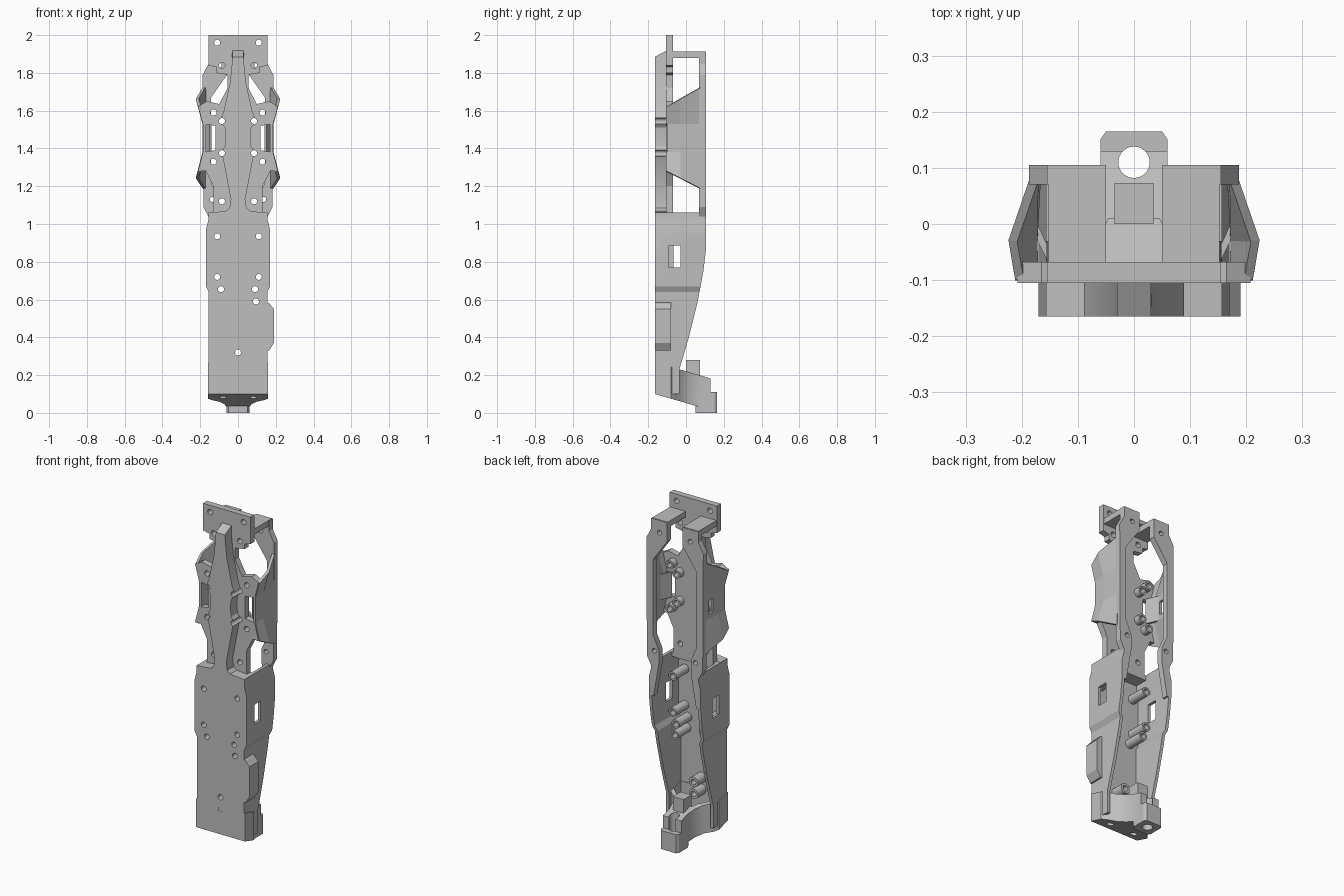
import bpy, bmesh, math
from mathutils import Matrix, Vector

if "Cube" in bpy.data.objects:
    bpy.data.objects.remove(bpy.data.objects["Cube"])

grey = bpy.data.materials.new("plain grey")
grey.use_nodes = True
grey.diffuse_color = (0.52, 0.52, 0.52, 1)
grey.node_tree.nodes["Principled BSDF"].inputs["Base Color"].default_value = (0.52, 0.52, 0.52, 1)


def finish(name, bm):
    bmesh.ops.recalc_face_normals(bm, faces=bm.faces)
    mesh = bpy.data.meshes.new(name)
    bm.to_mesh(mesh)
    bm.free()
    mesh.materials.append(grey)
    ob = bpy.data.objects.new(name, mesh)
    bpy.context.collection.objects.link(ob)
    return ob


def prism(name, pts, axis, a, b):
    """Extrude a 2D outline along an axis from a to b."""
    place = {"x": lambda p, d: (d, p[0], p[1]),
             "y": lambda p, d: (p[0], d, p[1]),
             "z": lambda p, d: (p[0], p[1], d)}[axis]
    bm = bmesh.new()
    lo = [bm.verts.new(place(p, a)) for p in pts]
    hi = [bm.verts.new(place(p, b)) for p in pts]
    bm.faces.new(lo)
    bm.faces.new(hi)
    for i in range(len(pts)):
        j = (i + 1) % len(pts)
        bm.faces.new((lo[i], lo[j], hi[j], hi[i]))
    return finish(name, bm)


def both(half):
    return half + [(-x, z) for x, z in reversed(half)]


def box(name, x, y, z):
    return prism(name, [(x[0], y[0]), (x[1], y[0]), (x[1], y[1]), (x[0], y[1])], "z", *z)


def cylinders(name, spots, r, a, b, sides=20):
    """Cylinders along y at the given x, z spots."""
    bm = bmesh.new()
    for x, z in spots:
        m = Matrix.Translation((x, (a + b) / 2, z)) @ Matrix.Rotation(math.pi / 2, 4, "X")
        bmesh.ops.create_cone(bm, cap_ends=True, segments=sides, radius1=r, radius2=r,
                              depth=b - a, matrix=m)
    return finish(name, bm)


def boolean(ob, tool, op="DIFFERENCE"):
    mod = ob.modifiers.new("cut", "BOOLEAN")
    mod.object, mod.operation, mod.solver = tool, op, "EXACT"
    dg = bpy.context.evaluated_depsgraph_get()
    mesh = bpy.data.meshes.new_from_object(ob.evaluated_get(dg))
    ob.modifiers.clear()
    ob.data = mesh
    bpy.data.objects.remove(tool)


def mirror(ob):
    ob.modifiers.new("mirror", "MIRROR")
    return ob


def mirrored(spots):
    return spots + [(-x, z) for x, z in spots]


low_holes = mirrored([(.11, .935), (.11, .72), (.09, .655)]) + [(.095, .59), (0, .32), (0, .25)]
pair_holes = mirrored([(.13, 1.59), (.085, 1.545), (.085, 1.375), (.13, 1.33)])
high_holes = pair_holes + mirrored([(.11, 1.96), (.085, 1.84), (.085, 1.12)])


def drill(ob, spots):
    boolean(ob, cylinders("drill", spots, .016, -.3, .0))


# Lower tray: front outline cut to the tapering side profile, then hollowed
def tray_outline(t, z0, z1):
    return both([(.155 - t, z0), (.155 - t, .64), (.17 - t, .67), (.17 - t, .97),
                 (.157 - t, 1.02), (.157 - t, z1)])

tray = prism("lower_tray", tray_outline(0, .1, 1.06), "y", -.165, .105)
side = [(-.2, .05), (-.2, 1.2), (.105, 1.2), (.105, .86), (.092, .75), (.06, .58),
        (.015, .4), (-.035, .23), (-.035, .05)]
boolean(tray, prism("side_profile", side, "x", -.3, .3), "INTERSECT")
boolean(tray, prism("hollow", tray_outline(.018, .05, 1.2), "y", -.147, .3))
boolean(tray, box("window_a", (.1, .3), (-.09, -.03), (.77, .885)))
boolean(tray, box("window_b", (-.3, -.1), (-.065, -.005), (.77, .885)))
drill(tray, low_holes)

# Tray standoffs and top shelf
posts = cylinders("tray_standoffs", low_holes[:7], .026, -.15, -.03)
drill(posts, low_holes[:7])
center_post = cylinders("lower_center_standoffs", [(0, .32), (0, .25)], .03, -.15, -.07)
drill(center_post, [(0, .32), (0, .25)])
box("tray_shelf", (-.15, .15), (-.165, -.068), (1.03, 1.06))

# Bulge on one side of the tray
bulge = prism("side_bulge", [(.14, .59), (.165, .58), (.19, .55), (.19, .37), (.165, .33), (.14, .33)],
              "y", -.165, -.08)

# Upper mounting plate
plate = prism("upper_plate", both([
    (.13, 1.04), (.13, 1.2), (.17, 1.28), (.208, 1.28), (.183, 1.38), (.12, 1.39), (.12, 1.52),
    (.183, 1.53), (.208, 1.625), (.165, 1.65), (.1, 1.635), (.055, 1.72), (.055, 1.79),
    (.115, 1.80), (.115, 1.83), (.155, 1.84), (.155, 2.0)]), "y", -.105, -.068)
drill(plate, high_holes)

# Raised spine with a flared foot and sloped tip
spine = prism("front_spine", both([
    (.155, 1.04), (.155, 1.06), (.065, 1.068), (.045, 1.085), (.038, 1.13), (.08, 1.35),
    (.095, 1.375), (.07, 1.41), (.065, 1.46), (.07, 1.51), (.095, 1.545), (.075, 1.6),
    (.042, 1.75), (.032, 1.85), (.03, 1.92)]), "y", -.165, -.1)
for v in spine.data.vertices:
    if v.co.z > 1.9 and v.co.y < -.15:
        v.co.z = 1.885
drill(spine, pair_holes)

# Paired bosses behind the plate
bosses = cylinders("plate_bosses", pair_holes, .026, -.075, -.03)
drill(bosses, pair_holes)

# Back rails with gussets at both ends
rails = mirror(prism("back_rail", [
    (.157, 1.04), (.183, 1.09), (.187, 1.79), (.155, 1.85), (.155, 1.912), (.05, 1.912),
    (.05, 1.80), (.065, 1.78), (.142, 1.67), (.142, 1.22), (.105, 1.14), (.105, 1.06),
    (.14, .86), (.155, .86)], "y", .07, .105))
boolean(rails, cylinders("rail_holes", mirrored([(.1, 1.84), (.135, 1.13)]), .014, 0, .2))

# Top bars joining rails to the plate
top_bar = mirror(box("top_bar", (.05, .152), (-.1, .1), (1.88, 1.914)))

# Faceted side wings
bm = bmesh.new()
grid = []
for y, wide, narrow in ((-.1, .204, .178), (-.03, .216, .18), (.08, .178, .174)):
    f = (y + .105) / .175
    rows = ((1.28 - .09 * f, wide), (1.38, narrow), (1.53, narrow), (1.62 + .1 * f, wide))
    grid.append([bm.verts.new((x, y, z)) for z, x in rows])
for c in range(2):
    for r in range(3):
        bm.faces.new((grid[c][r], grid[c + 1][r], grid[c + 1][r + 1], grid[c][r + 1]))
wings = mirror(finish("side_wings", bm))
solid = wings.modifiers.new("thickness", "SOLIDIFY")
solid.thickness, solid.offset = .016, 0
boolean(wings, box("slot", (-.25, -.1), (.01, .045), (1.41, 1.49)))

# Slanted inner facets beside the notches
mirror(prism("notch_facet", [(.14, -.07), (.15, -.075), (.182, -.01), (.172, 0)], "z", 1.38, 1.53))

# Sloping foot bracket, hollowed from above
def sloped(name, half, low, high):
    ob = prism(name, both(half), "z", 0, 1)
    for v in ob.data.vertices:
        v.co.z = (high if v.co.z > .5 else low) - .29 * (v.co.y + .165)
    return ob

foot = sloped("foot_bracket", [(.16, -.164), (.16, -.08), (.14, -.055), (.1, -.025), (.073, .02),
                               (.06, .07), (.06, .13)], .1, .268)
boolean(foot, sloped("foot_pocket", [(.135, -.145), (.135, -.08), (.06, -.02), (.045, .01)], .13, .4))

# Foot socket and pillar
socket = prism("foot_socket", both([(.05, .05), (.06, .07), (.06, .15), (.05, .165)]), "z", 0, .11)
box("foot_pillar", (-.035, .035), (.0, .073), (.06, .28))


def shaft(x, y, r):
    bm = bmesh.new()
    bmesh.ops.create_cone(bm, cap_ends=True, segments=28, radius1=r, radius2=r, depth=1,
                          matrix=Matrix.Translation(Vector((x, y, .1))))
    return finish("shaft", bm)

for part in (foot, socket):
    boolean(part, shaft(0, .11, .028))
for x in (-.08, .08):
    boolean(foot, shaft(x, -.1, .02))

# Keep edges crisp while rounding bores
bpy.ops.object.select_all(action="DESELECT")
for ob in (tray, posts, center_post, plate, spine, bosses, rails, foot, socket):
    ob.select_set(True)
    bpy.context.view_layer.objects.active = ob
bpy.ops.object.shade_smooth_by_angle(angle=math.radians(25))
